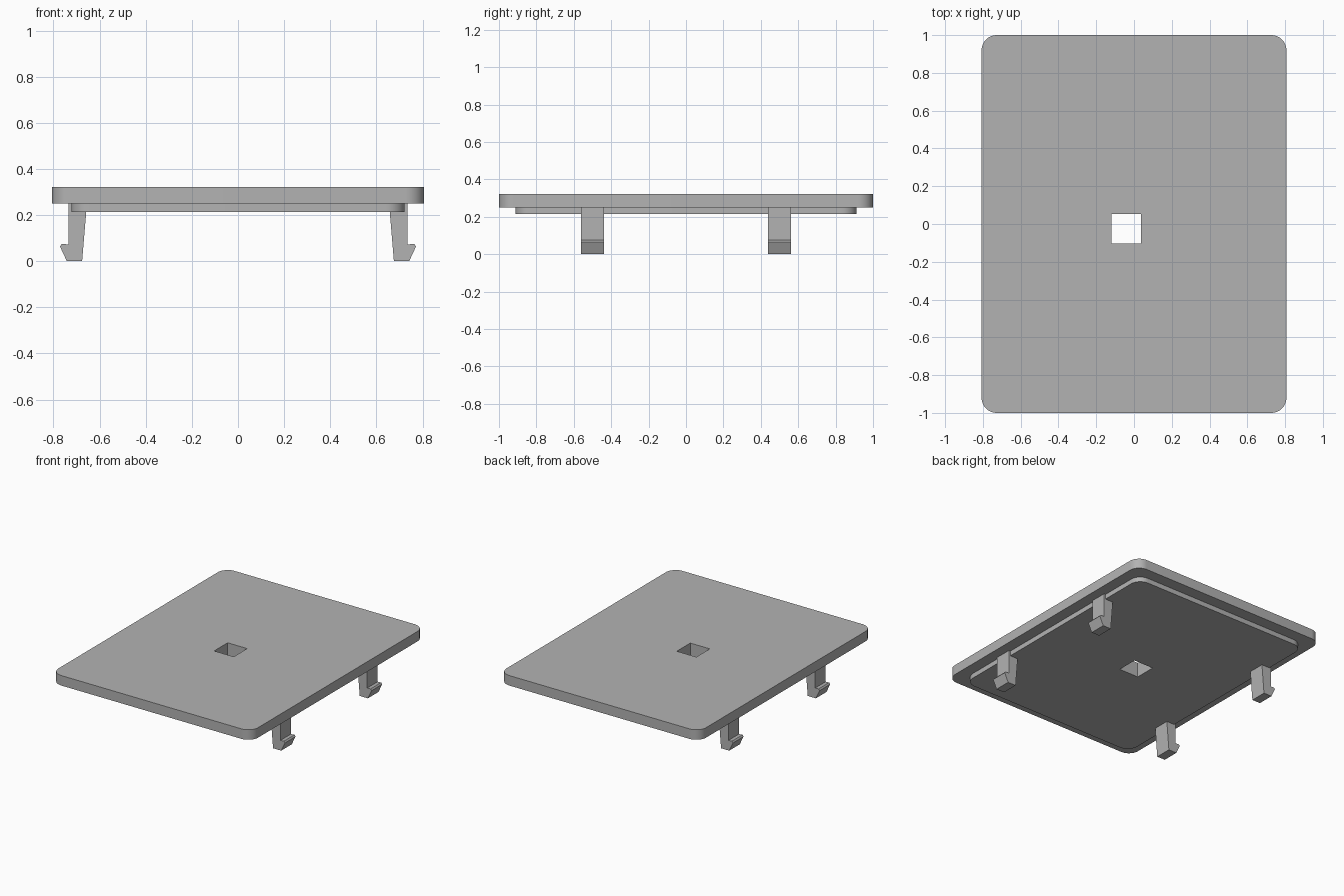
import bpy
import bmesh
from math import cos, sin, pi
from mathutils import Vector

old = bpy.data.objects.get("Cube")
if old:
    bpy.data.objects.remove(old, do_unlink=True)

grey = bpy.data.materials.new("light_grey_plastic")
grey.use_nodes = True
colour = (0.45, 0.45, 0.45, 1)
grey.diffuse_color = colour
grey.node_tree.nodes["Principled BSDF"].inputs["Base Color"].default_value = colour


def prism(name, points, offset):
    """Extrude a flat outline along an offset into a closed solid."""
    bm = bmesh.new()
    face = bm.faces.new([bm.verts.new(p) for p in points])
    made = bmesh.ops.extrude_face_region(bm, geom=[face], use_keep_orig=True)
    moved = [v for v in made["geom"] if isinstance(v, bmesh.types.BMVert)]
    bmesh.ops.translate(bm, verts=moved, vec=Vector(offset))
    bmesh.ops.recalc_face_normals(bm, faces=bm.faces)
    mesh = bpy.data.meshes.new(name)
    bm.to_mesh(mesh)
    bm.free()
    mesh.materials.append(grey)
    obj = bpy.data.objects.new(name, mesh)
    bpy.context.collection.objects.link(obj)
    return obj


def rounded_slab(name, half_x, half_y, radius, z0, z1, steps=10):
    """Rectangle with rounded corners, extruded upwards."""
    points = []
    for quarter, (sx, sy) in enumerate([(1, 1), (-1, 1), (-1, -1), (1, -1)]):
        for i in range(steps + 1):
            a = (quarter + i / steps) * pi / 2
            points.append((sx * (half_x - radius) + radius * cos(a),
                           sy * (half_y - radius) + radius * sin(a), z0))
    return prism(name, points, (0, 0, z1 - z0))


# Cover plate and the shallower locating step beneath it
plate = rounded_slab("cover_plate", 0.807, 1.0, 0.08, 0.25, 0.323)
step = rounded_slab("locating_step", 0.723, 0.912, 0.08, 0.214, 0.25)

# Square hole through both slabs
x0, x1, y0, y1 = -0.12, 0.038, -0.104, 0.052
cutter = prism("hole_cutter", [(x0, y0, 0.1), (x1, y0, 0.1), (x1, y1, 0.1), (x0, y1, 0.1)],
               (0, 0, 0.4))
cutter.hide_render = True
for slab in (plate, step):
    mod = slab.modifiers.new("hole", "BOOLEAN")
    mod.operation = "DIFFERENCE"
    mod.solver = "EXACT"
    mod.object = cutter
    bpy.ops.object.select_all(action="DESELECT")
    bpy.context.view_layer.objects.active = slab
    slab.select_set(True)
    bpy.ops.object.modifier_apply(modifier=mod.name)
    bpy.ops.object.shade_smooth_by_angle(angle=pi / 6)
bpy.data.objects.remove(cutter, do_unlink=True)

# Snap clips with outward barbs, two on each long side
clip_profile = [(0.655, 0.25), (0.736, 0.25), (0.736, 0.073), (0.764, 0.075),
                (0.772, 0.064), (0.742, 0), (0.676, 0)]
for side, sx in (("left", 1), ("right", -1)):
    for end, y in (("front", -0.5), ("back", 0.5)):
        prism(f"snap_clip_{end}_{side}",
              [(sx * x, y - 0.061, z) for x, z in clip_profile], (0, 0.122, 0))
